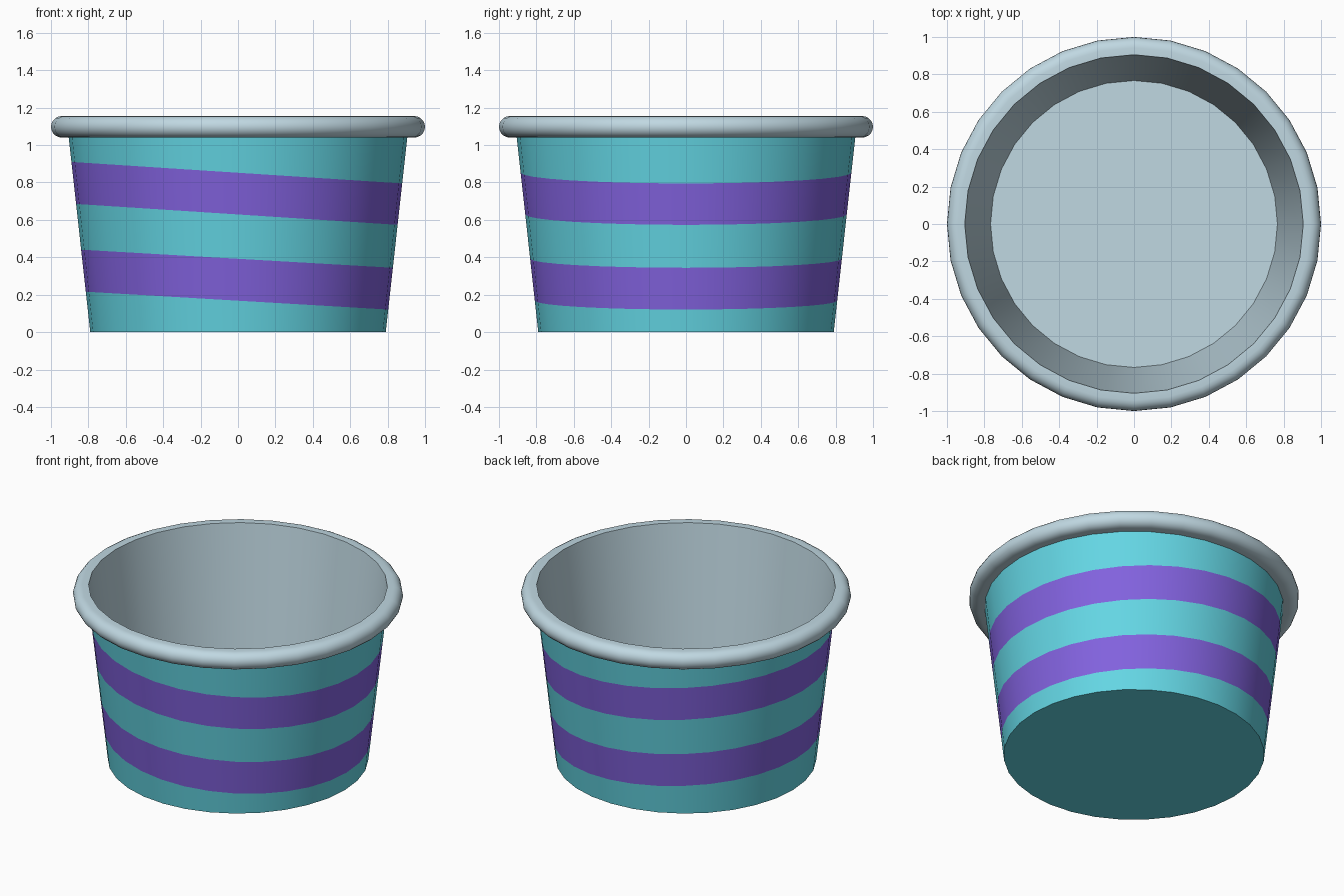
import bpy, bmesh, math
from mathutils import Vector

if "Cube" in bpy.data.objects:
    bpy.data.objects.remove(bpy.data.objects["Cube"])

SIDES = 32


def material(name, rgb):
    m = bpy.data.materials.new(name)
    m.diffuse_color = (*rgb, 1)
    m.use_nodes = True
    m.node_tree.nodes["Principled BSDF"].inputs["Base Color"].default_value = m.diffuse_color
    return m


teal = material("teal", (0.127, 0.672, 0.775))
purple = material("purple", (0.223, 0.122, 0.731))
grey = material("pale blue grey", (0.527, 0.686, 0.760))


def lathe(profile):
    """Spin an (r, z) profile about the z axis into a bmesh."""
    bm = bmesh.new()
    rings = []
    for r, z in profile:
        rings.append([bm.verts.new((r * math.cos(2 * math.pi * i / SIDES),
                                    r * math.sin(2 * math.pi * i / SIDES), z))
                      for i in range(SIDES)])
    for a, b in zip(rings, rings[1:]):
        for i in range(SIDES):
            j = (i + 1) % SIDES
            bm.faces.new((a[i], a[j], b[j], b[i]))
    bmesh.ops.remove_doubles(bm, verts=bm.verts, dist=1e-5)
    return bm


def finish(bm, name, mats):
    me = bpy.data.meshes.new(name)
    bm.to_mesh(me)
    bm.free()
    for m in mats:
        me.materials.append(m)
    ob = bpy.data.objects.new(name, me)
    bpy.context.collection.objects.link(ob)
    bpy.ops.object.select_all(action='DESELECT')
    ob.select_set(True)
    bpy.context.view_layer.objects.active = ob
    bpy.ops.object.shade_smooth_by_angle(angle=math.radians(30))
    return ob


# Outer wall and base, cut along the tilted stripe borders
wall = lathe([(0, 0), (0.79, 0), (0.905, 1.04)])
borders = [(0.168, 0.059), (0.392, 0.058), (0.629, 0.065), (0.852, 0.065)]
for height, slope in borders:
    bmesh.ops.bisect_plane(wall, geom=wall.verts[:] + wall.edges[:] + wall.faces[:],
                           dist=1e-5, plane_co=(0, 0, height),
                           plane_no=Vector((slope, 0, 1)).normalized())
for f in wall.faces:
    c = f.calc_center_median()
    below = sum(c.z > h - s * c.x for h, s in borders)
    f.material_index = below % 2
finish(wall, "cup_wall", [teal, purple])

# Half-round rolled rim
rad, cr, cz = 0.0575, 0.9425, 1.0975
arc = [(cr + rad * math.cos(a), cz + rad * math.sin(a))
       for a in (math.radians(-90 + 18 * k) for k in range(11))]
finish(lathe([(0.905, 1.04)] + arc + [(0.905, 1.155)]), "rim", [grey])

# Inner wall and floor
finish(lathe([(0.905, 1.155), (0.767, 0.02), (0, 0.02)]), "lining", [grey])
